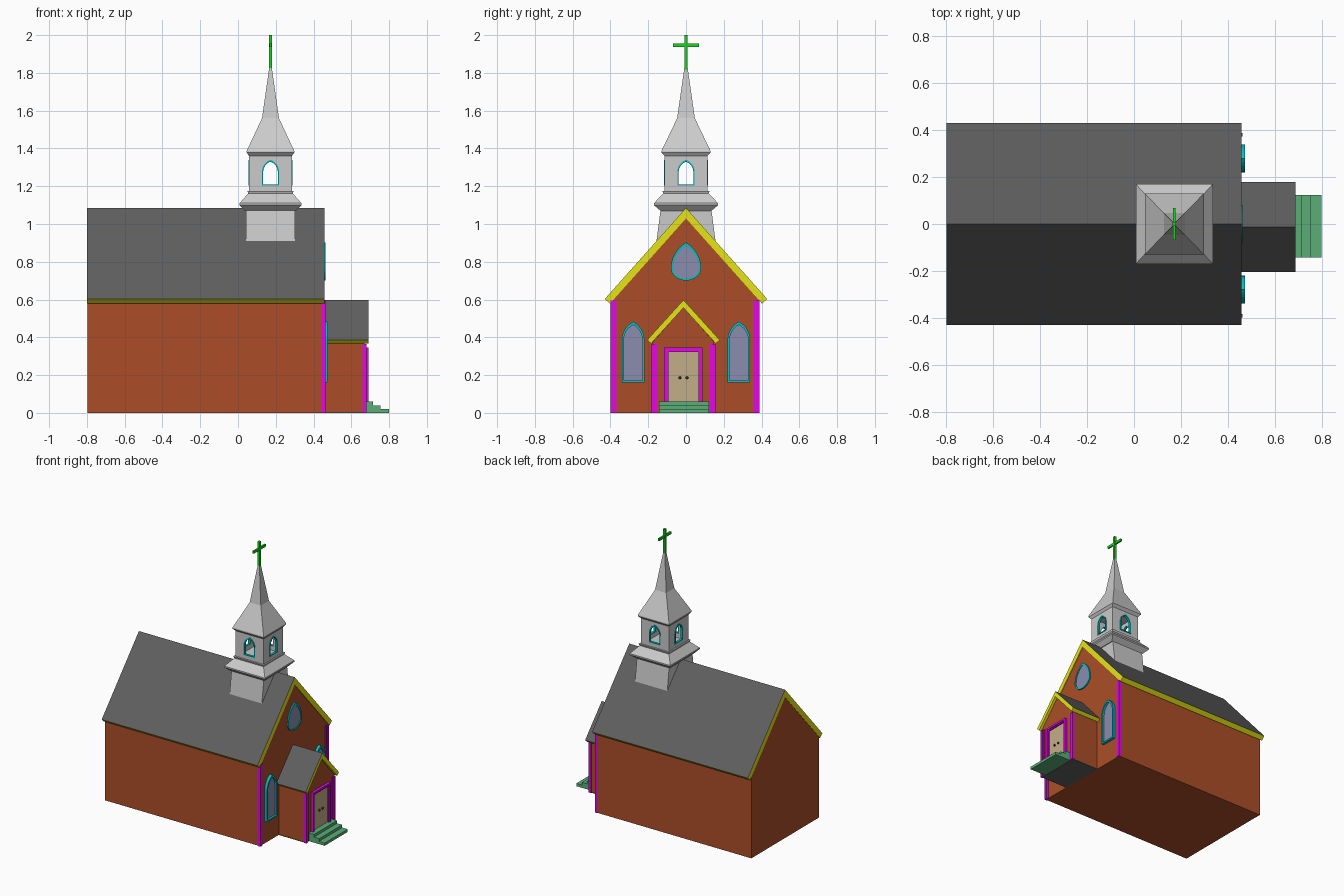
import bpy, bmesh, math
from mathutils import Matrix, Vector

if "Cube" in bpy.data.objects:
    bpy.data.objects.remove(bpy.data.objects["Cube"])


def mat(name, r, g, b):
    m = bpy.data.materials.new(name)
    m.diffuse_color = (r, g, b, 1)
    m.use_nodes = True
    m.node_tree.nodes["Principled BSDF"].inputs["Base Color"].default_value = m.diffuse_color
    return m


BRICK = mat("brick", 0.41, 0.076, 0.02)
SLATE = mat("slate", 0.114, 0.114, 0.114)
TRIM = mat("roof_trim", 0.78, 0.78, 0.008)
POST = mat("corner_trim", 0.78, 0.002, 0.78)
CYAN = mat("window_trim", 0.002, 0.52, 0.54)
GLASS = mat("glass", 0.26, 0.27, 0.43)
DOOR = mat("door_wood", 0.55, 0.42, 0.25)
STEP = mat("step_stone", 0.105, 0.42, 0.185)
GREEN = mat("cross_paint", 0.008, 0.68, 0.012)
DARK = mat("knob_metal", 0.06, 0.03, 0.02)

# local x,y,z -> world y,z,x so profiles are drawn in the gable plane
FACE_X = Matrix(((0, 0, 1, 0), (1, 0, 0, 0), (0, 1, 0, 0), (0, 0, 0, 1)))


def add(name, bm, *mats):
    bmesh.ops.remove_doubles(bm, verts=bm.verts, dist=1e-5)
    bmesh.ops.recalc_face_normals(bm, faces=bm.faces)
    me = bpy.data.meshes.new(name)
    bm.to_mesh(me)
    bm.free()
    ob = bpy.data.objects.new(name, me)
    bpy.context.collection.objects.link(ob)
    for m in mats:
        me.materials.append(m)
    return ob


def plate(name, loops, x0, x1, *mats, place=Matrix()):
    """Extrude closed (y, z) outlines, later loops being holes, from x0 to x1."""
    cu = bpy.data.curves.new(name, 'CURVE')
    cu.dimensions, cu.fill_mode, cu.extrude = '2D', 'BOTH', (x1 - x0) / 2
    for pts in loops:
        s = cu.splines.new('POLY')
        s.points.add(len(pts) - 1)
        for p, (u, v) in zip(s.points, pts):
            p.co = (u, v, 0, 1)
        s.use_cyclic_u = True
    tmp = bpy.data.objects.new(name + "_tmp", cu)
    bpy.context.collection.objects.link(tmp)
    deps = bpy.context.evaluated_depsgraph_get()
    me = bpy.data.meshes.new_from_object(tmp.evaluated_get(deps))
    bm = bmesh.new()
    bm.from_mesh(me)
    bpy.data.objects.remove(tmp)
    bpy.data.curves.remove(cu)
    bpy.data.meshes.remove(me)
    bm.transform(place @ Matrix.Translation(((x0 + x1) / 2, 0, 0)) @ FACE_X)
    for f in bm.faces:
        f.smooth = False
        f.material_index = 0
    return add(name, bm, *mats)


def rect(y0, y1, z0, z1):
    return [(y0, z0), (y1, z0), (y1, z1), (y0, z1)]


def box(name, x0, x1, y0, y1, z0, z1, *mats):
    bm = bmesh.new()
    bmesh.ops.create_cube(bm, size=1)
    bm.transform(Matrix.Translation(((x0 + x1) / 2, (y0 + y1) / 2, (z0 + z1) / 2))
                 @ Matrix.Diagonal((x1 - x0, y1 - y0, z1 - z0, 1)))
    return add(name, bm, *mats)


def arch(c, w, z0, spring, top, n=6):
    """Pointed arch outline; the bottom is rounded when z0 is given as a sag (< 0)."""
    h = top - spring
    r = (w * w + h * h) / (2 * w)
    a = math.asin(min(1, h / r))
    right = [(w - r + r * math.cos(a * i / n), spring + r * math.sin(a * i / n)) for i in range(n)]
    if z0 < 0:
        low = [(w * math.cos(t), spring + z0 * math.sin(t))
               for t in (math.pi * (1 - i / 10) for i in range(1, 10))]
    else:
        low = [(-w, z0), (w, z0)]
    pts = low + right + [(0, top)] + [(-y, z) for y, z in reversed(right)]
    return [(c + y, z) for y, z in pts]


def tiers(name, rings, cx=0.172):
    """Loft square rings given as (z, half x, half y)."""
    bm = bmesh.new()
    loops = [[bm.verts.new((cx + sx * hx, sy * hy, z))
              for sx, sy in ((-1, -1), (1, -1), (1, 1), (-1, 1))] for z, hx, hy in rings]
    for a, b in zip(loops, loops[1:]):
        for i in range(4):
            j = (i + 1) % 4
            bm.faces.new((a[i], a[j], b[j], b[i]))
    bm.faces.new(loops[0])
    bm.faces.new(loops[-1])
    return add(name, bm)


def gable_roof(name, c, half, eave, apex, t, x0, x1):
    """Folded slab with slate top and coloured edges."""
    d = Vector((half, eave - apex)).normalized()
    ey, ez = half + d.y * t, eave - d.x * t
    prof = [(c - half, eave), (c, apex), (c + half, eave),
            (c + ey, ez), (c, apex - t / d.x), (c - ey, ez)]
    ob = plate(name, [prof], x0, x1, TRIM, SLATE)
    for p in ob.data.polygons:
        if p.normal.z > 0.3:
            p.material_index = 1


# nave and porch
plate("nave_walls", [[(-0.393, 0), (0.385, 0), (0.385, 0.598), (0, 1.035), (-0.393, 0.598)]],
      -0.797, 0.453, BRICK)
gable_roof("nave_roof", 0, 0.43, 0.603, 1.085, 0.037, -0.8, 0.458)
PC = -0.0135
plate("porch_walls", [[(PC - 0.163, 0.004), (PC + 0.163, 0.004), (PC + 0.163, 0.375),
                       (PC, 0.557), (PC - 0.163, 0.375)]], 0.44, 0.67, BRICK)
box("porch_floor", 0.453, 0.67, PC - 0.165, PC + 0.165, 0, 0.004, SLATE)
gable_roof("porch_roof", PC, 0.192, 0.386, 0.598, 0.028, 0.45, 0.69)

# corner boards: a wide board with a raised narrow strip
for tag, c, half, x, top in (("nave", -0.005, 0.392, 0.458, 0.595), ("porch", PC, 0.167, 0.676, 0.364)):
    for side, s in (("left", -1), ("right", 1)):
        ys = sorted((c + s * half, c + s * (half - 0.028)))
        box(f"{tag}_corner_{side}", x - 0.018, x, *ys, 0, top, POST)
        ys = sorted((c + s * (half + 0.002), c + s * (half - 0.014)))
        box(f"{tag}_corner_strip_{side}", x - 0.014, x + 0.004, *ys, 0, top, POST)

# facade windows
for side, c in (("left", -0.28), ("right", 0.28)):
    plate(f"window_frame_{side}", [arch(c, 0.06, 0.16, 0.385, 0.483), arch(c, 0.049, 0.171, 0.385, 0.466)],
          0.445, 0.473, CYAN)
    plate(f"window_glass_{side}", [arch(c, 0.052, 0.168, 0.385, 0.47)], 0.445, 0.459, GLASS)
plate("gable_window_frame", [arch(0, 0.08, -0.065, 0.765, 0.902), arch(0, 0.069, -0.054, 0.765, 0.884)],
      0.445, 0.462, CYAN)
plate("gable_window_glass", [arch(0, 0.072, -0.057, 0.765, 0.888)], 0.445, 0.457, GLASS)

# door, frame and knobs
for tag, o, i, x in (("outer", 0.102, 0.088, 0.69), ("inner", 0.094, 0.08, 0.684)):
    plate(f"door_frame_{tag}", [[(PC - o, 0.02), (PC - o, 0.243 + o), (PC + o, 0.243 + o), (PC + o, 0.02),
                                 (PC + i, 0.02), (PC + i, 0.243 + i), (PC - i, 0.243 + i), (PC - i, 0.02)]],
          0.66, x, POST)
for side, s in (("left", -1), ("right", 1)):
    ys = sorted((PC + s * 0.001, PC + s * 0.085))
    box(f"door_leaf_{side}", 0.66, 0.675, *ys, 0.03, 0.326, DOOR)
    bm = bmesh.new()
    bmesh.ops.create_uvsphere(bm, u_segments=10, v_segments=6, radius=0.008,
                              matrix=Matrix.Translation((0.68, PC + s * 0.019, 0.186)))
    add(f"door_knob_{side}", bm, DARK)

# front steps
for k, (x, z) in enumerate(((0.714, 0.06), (0.755, 0.04), (0.8, 0.02))):
    box(f"step_{k + 1}", 0.672, x, -0.143, 0.123, 0, z, STEP)

# steeple
tiers("steeple_base", [(0.88, 0.13, 0.16), (1.072, 0.13, 0.135)])
tiers("steeple_skirt", [(1.07, 0.135, 0.135), (1.1, 0.164, 0.17), (1.11, 0.164, 0.17),
                        (1.162, 0.118, 0.12), (1.175, 0.123, 0.125)])
for k in range(4):
    turn = Matrix.Translation((0.172, 0, 0)) @ Matrix.Rotation(k * math.pi / 2, 4, 'Z')
    plate(f"belfry_wall_{k + 1}", [rect(-0.113, 0.113, 1.172, 1.365), arch(0, 0.043, 1.205, 1.275, 1.335)],
          0.1, 0.113, place=turn)
    plate(f"belfry_frame_{k + 1}", [arch(0, 0.046, 1.203, 1.275, 1.34), arch(0, 0.039, 1.21, 1.275, 1.33)],
          0.1, 0.117, CYAN, place=turn)
tiers("spire", [(1.36, 0.113, 0.113), (1.378, 0.126, 0.13), (1.387, 0.126, 0.13),
                (1.56, 0.045, 0.047), (1.825, 0.007, 0.009)])

# cross
box("cross_post", 0.164, 0.18, -0.009, 0.009, 1.815, 2.0, GREEN)
box("cross_arm", 0.166, 0.178, -0.069, 0.069, 1.937, 1.955, GREEN)
